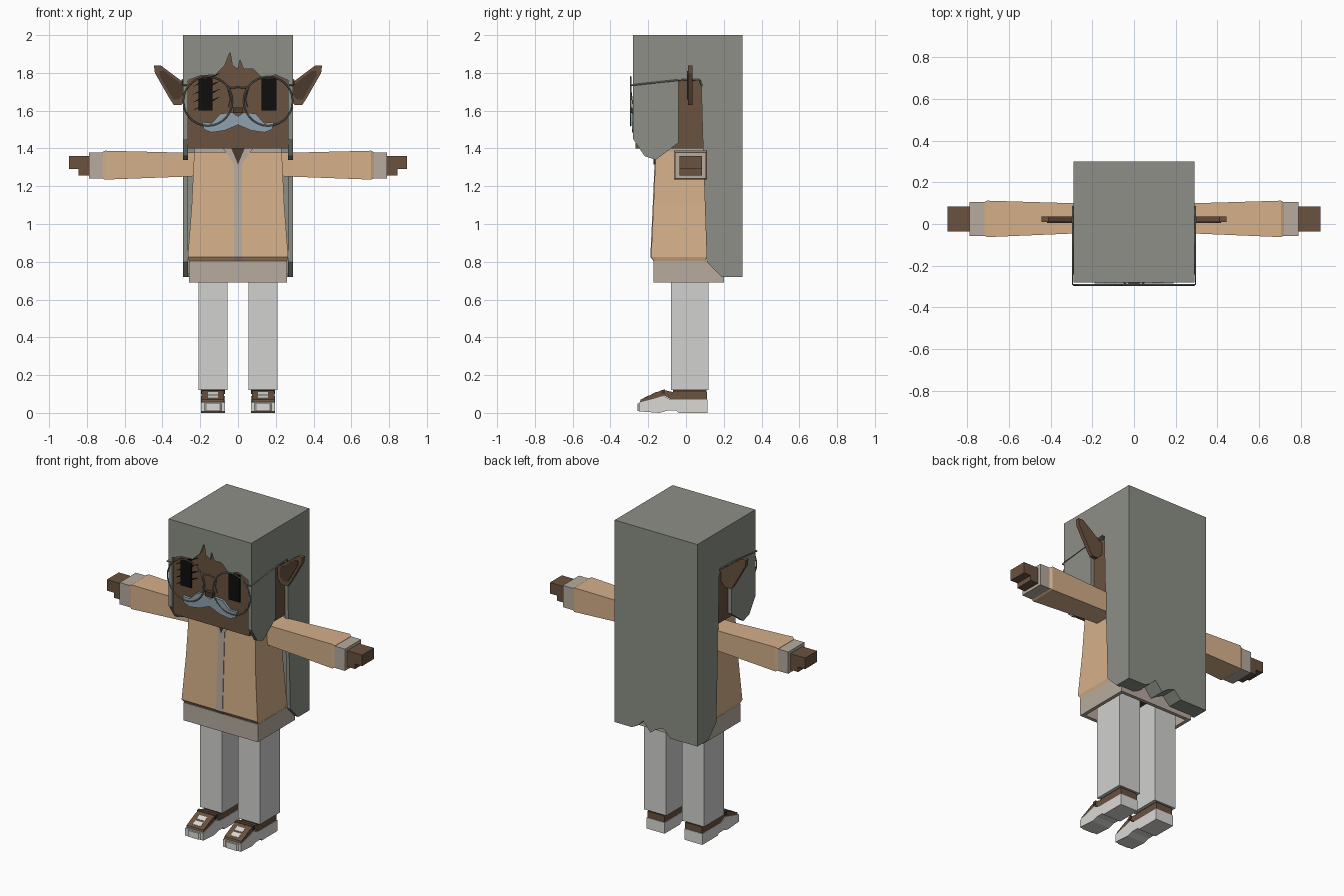
import bpy, bmesh, math
from mathutils import Vector

cube = bpy.data.objects.get("Cube")
if cube:
    bpy.data.objects.remove(cube, do_unlink=True)


def material(name, *srgb):
    lin = [((c / 255 + 0.055) / 1.055) ** 2.4 if c > 10 else c / 3295 for c in srgb]
    m = bpy.data.materials.new(name)
    m.use_nodes = True
    m.diffuse_color = (*lin, 1)
    m.node_tree.nodes["Principled BSDF"].inputs["Base Color"].default_value = (*lin, 1)
    return m


HAIR = material("grey green hair", 140, 143, 134)
SKIN = material("brown skin", 106, 82, 63)
DARK = material("dark brown", 76, 58, 45)
TAN = material("tan jacket", 213, 176, 138)
BEIGE = material("beige shirt", 183, 171, 159)
LEG = material("light grey trousers", 209, 209, 207)
WHITE = material("shoe white", 218, 217, 212)
BLACK = material("eye black", 14, 14, 14)
BLUE = material("blue grey moustache", 143, 161, 175)


def finish(name, bm, mat, mirror):
    bmesh.ops.recalc_face_normals(bm, faces=bm.faces[:])
    mesh = bpy.data.meshes.new(name)
    bm.to_mesh(mesh)
    bm.free()
    mesh.materials.append(mat)
    ob = bpy.data.objects.new(name, mesh)
    bpy.context.collection.objects.link(ob)
    if mirror:
        mod = ob.modifiers.new("mirror", 'MIRROR')
        mod.use_mirror_merge = False
    return ob


def prism(name, axis, pts, lo, hi, mat, mirror=False):
    """Extrude a flat outline along an axis; the outline uses the other two axes."""
    place = {'x': lambda a, b, d: (d, a, b),
             'y': lambda a, b, d: (a, d, b),
             'z': lambda a, b, d: (a, b, d)}[axis]
    bm = bmesh.new()
    ends = [[bm.verts.new(place(a, b, d)) for a, b in pts] for d in (lo, hi)]
    for ring in ends:
        bm.faces.new(ring)
    for i in range(len(pts)):
        j = (i + 1) % len(pts)
        bm.faces.new((ends[0][i], ends[0][j], ends[1][j], ends[1][i]))
    return finish(name, bm, mat, mirror)


def box(name, x0, x1, y0, y1, z0, z1, mat, mirror=False):
    return prism(name, 'z', [(x0, y0), (x1, y0), (x1, y1), (x0, y1)], z0, z1, mat, mirror)


def loft(name, axis, rings, mat, mirror=False):
    """Join rectangles (position, a0, a1, b0, b1) along x or z."""
    bm = bmesh.new()
    loops = []
    for p, a0, a1, b0, b1 in rings:
        corners = [(a0, b0), (a1, b0), (a1, b1), (a0, b1)]
        loops.append([bm.verts.new((p, a, b) if axis == 'x' else (a, b, p)) for a, b in corners])
    for low, high in zip(loops, loops[1:]):
        for i in range(4):
            j = (i + 1) % 4
            bm.faces.new((low[i], low[j], high[j], high[i]))
    bm.faces.new(loops[0])
    bm.faces.new(loops[-1])
    return finish(name, bm, mat, mirror)


def wire(name, pts, radius, mat, closed=False):
    """Thin four sided tube through points, mirrored to both sides."""
    cu = bpy.data.curves.new(name, 'CURVE')
    cu.dimensions = '3D'
    cu.bevel_depth = radius
    cu.bevel_resolution = 0
    sp = cu.splines.new('POLY')
    sp.points.add(len(pts) - 1)
    for p, co in zip(sp.points, pts):
        p.co = (*co, 1)
    sp.use_cyclic_u = closed
    tmp = bpy.data.objects.new(name + " path", cu)
    bpy.context.collection.objects.link(tmp)
    bpy.context.view_layer.update()
    dg = bpy.context.evaluated_depsgraph_get()
    mesh = bpy.data.meshes.new_from_object(tmp.evaluated_get(dg))
    bpy.data.objects.remove(tmp, do_unlink=True)
    bm = bmesh.new()
    bm.from_mesh(mesh)
    bpy.data.meshes.remove(mesh)
    for f in bm.faces:
        f.material_index = 0
    return finish(name, bm, mat, True)


# Head and hair
box("head", -.268, .268, -.268, .14, 1.40, 1.95, SKIN)
box("hair_top", -.266, .266, -.28, .2, 1.94, 2, HAIR)
prism("hair_side", 'x', [(-.28, 2), (-.28, 1.45), (-.22, 1.36), (-.16, 1.34), (-.04, 1.43),
      (-.04, 1.76), (.08, 1.76), (.09, 1.40), (.11, .80), (.19, .72), (.2, .72), (.2, 2)],
      .266, .29, HAIR, True)
prism("hair_back", 'y', [(-.29, 2), (-.29, .72), (-.10, .72), (-.05, .77), (.0, .75), (.04, .72),
      (.09, .78), (.13, .74), (.17, .72), (.29, .72), (.29, 2)], .2, .30, HAIR)
prism("hair_fringe", 'y', [(-.266, 1.95), (-.266, 1.76), (-.2, 1.785), (-.12, 1.79), (-.07, 1.84),
      (-.042, 1.91), (-.03, 1.84), (.0, 1.82), (.01, 1.87), (.03, 1.82), (.08, 1.82),
      (.13, 1.77), (.2, 1.79), (.266, 1.76), (.266, 1.95)], -.28, -.26, HAIR)

# Ears with a darker recess
ear = [(.27, 1.74), (.29, 1.75), (.41, 1.84), (.445, 1.84), (.44, 1.80), (.36, 1.66),
       (.34, 1.63), (.30, 1.63), (.27, 1.66)]
prism("ear", 'y', ear, .01, .035, SKIN, True)
mid = Vector((.345, 1.735))
prism("ear_inner", 'y', [mid + (Vector(p) - mid) * .72 for p in ear], .005, .012, DARK, True)

# Face
box("right_eye", -.21, -.135, -.276, -.267, 1.60, 1.77, BLACK)
box("left_eye", .125, .205, -.276, -.267, 1.60, 1.77, BLACK)
for i in range(4):
    z = 1.60 + i * .042
    prism("eye_stroke", 'y', [(-.24, z), (-.17, z + .03), (-.09, z + .075), (-.16, z + .05)],
          -.278, -.267, BLACK)
box("nose", -.026, .026, -.295, -.267, 1.588, 1.618, DARK)
prism("moustache", 'y', [(0, 1.57), (.03, 1.59), (.09, 1.585), (.14, 1.535), (.19, 1.54),
      (.18, 1.50), (.14, 1.485), (.07, 1.495), (0, 1.525)], -.285, -.267, BLUE, True)

# Glasses
rim = [(.16 + .13 * math.cos(a), -.293, 1.65 + .13 * math.sin(a))
       for a in (math.tau * i / 28 for i in range(28))]
wire("glasses_rim", rim, .004, HAIR, True)
wire("glasses_bridge", [(0, -.293, 1.725), (.03, -.293, 1.72), (.055, -.293, 1.725)], .004, HAIR)
wire("glasses_pad", [(.055, -.293, 1.72), (.04, -.285, 1.66), (.05, -.28, 1.62)], .003, HAIR)
wire("glasses_arm", [(.27, -.293, 1.735), (.295, -.29, 1.735), (.295, -.04, 1.762),
     (.295, .07, 1.765), (.295, .085, 1.73)], .004, HAIR)

# Jacket, collar and front strip
front = [(.80, -.165), (.825, -.185), (1.1, -.172), (1.38, -.16)]
half = [.258, .266, .245, .232]
back = [.10, .112, .102, .092]
loft("jacket", 'z', [(z, -h, h, y, b) for (z, y), h, b in zip(front, half, back)], TAN)
box("collar", -.23, .23, -.15, .09, 1.37, 1.402, BEIGE)
strip = [(y - .004, z) for z, y in front]
prism("jacket_strip", 'x', strip + [(-.14, 1.38), (-.14, .80)], -.022, .022, BEIGE)
prism("collar_flap", 'y', [(-.08, 1.40), (0, 1.29), (.08, 1.40)], -.168, -.15, BEIGE)
prism("neck_opening", 'y', [(-.035, 1.40), (0, 1.315), (.035, 1.40)], -.172, -.16, DARK)

# Hollow shirt hem
box("hem_front", -.26, .26, -.172, -.15, .69, .803, BEIGE)
box("hem_back", -.26, .26, .178, .2, .69, .803, BEIGE)
box("hem_side", .238, .26, -.15, .178, .69, .803, BEIGE, True)
box("hem_lid", -.238, .238, -.15, .178, .79, .803, DARK)

# Arms
loft("sleeve", 'x', [(.20, -.045, .10, 1.255, 1.38), (.30, -.046, .10, 1.25, 1.378),
     (.705, -.063, .112, 1.235, 1.388), (.72, -.055, .105, 1.243, 1.38)], TAN, True)
box("cuff", .715, .79, -.057, .105, 1.24, 1.378, BEIGE, True)
prism("hand", 'y', [(.78, 1.36), (.895, 1.36), (.895, 1.29), (.845, 1.29), (.845, 1.258),
      (.78, 1.258)], -.035, .084, SKIN, True)

# Legs
box("leg", .055, .21, -.08, .12, .12, .795, LEG, True)

# Shoes
prism("shoe_sole", 'x', [(-.25, .008), (-.14, .0), (-.10, .012), (-.05, .012), (-.04, .0),
      (.115, .0), (.115, .07), (-.08, .07), (-.12, .09), (-.17, .075), (-.25, .055)],
      .07, .195, WHITE, True)
prism("shoe_toe", 'z', [(.07, -.23), (.095, -.258), (.17, -.258), (.195, -.23)],
      .01, .05, WHITE, True)
prism("shoe_upper", 'x', [(-.245, .055), (-.24, .07), (-.16, .108), (-.12, .122), (-.07, .11),
      (.112, .11), (.112, .066), (-.07, .066), (-.115, .092), (-.165, .075)],
      .073, .192, SKIN, True)
box("shoe_ankle", .075, .19, -.07, .108, .10, .125, DARK, True)
for y0, z0 in ((-.225, .077), (-.185, .096)):
    prism("shoe_tongue", 'x', [(y0, z0 + .002), (y0 + .028, z0 + .0155), (y0 + .028, z0 + .005),
          (y0, z0 - .008)], .105, .16, WHITE, True)
prism("shoe_strap", 'x', [(-.13, .121), (-.11, .124), (-.11, .10), (-.13, .10)],
      .068, .197, DARK, True)
